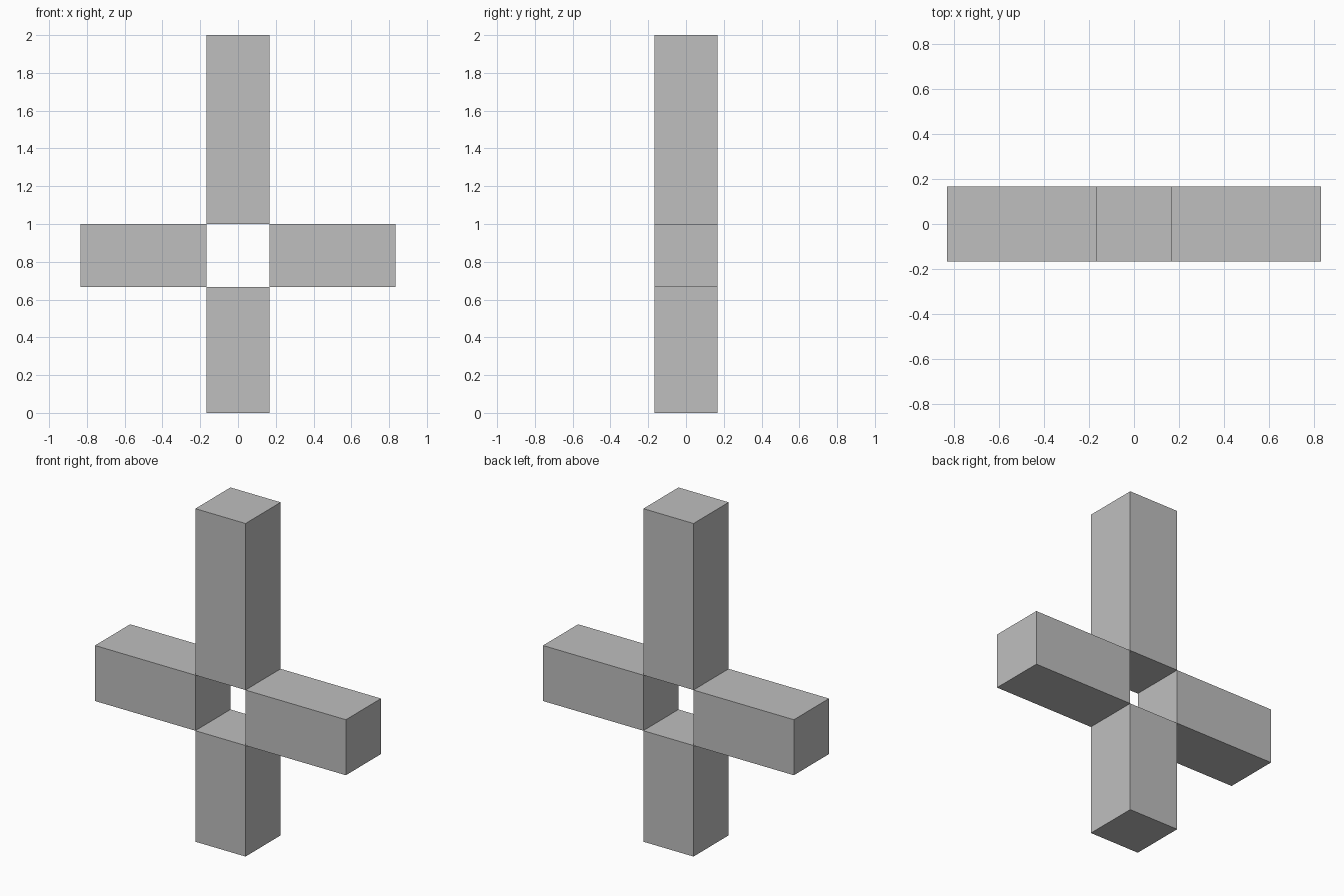
import bpy

default_cube = bpy.data.objects.get("Cube")
if default_cube:
    bpy.data.objects.remove(default_cube, do_unlink=True)

UNIT = 1 / 3      # width of every beam
HUB_Z = 2.5 * UNIT  # height of the open centre

# Single grey material
grey = bpy.data.materials.new("plain grey")
grey.use_nodes = True
colour = (0.52, 0.52, 0.52, 1)
grey.diffuse_color = colour
bsdf = next(n for n in grey.node_tree.nodes if n.type == "BSDF_PRINCIPLED")
bsdf.inputs["Base Color"].default_value = colour


def beam(name, centre, size):
    """Add a closed box with the given centre and size."""
    bpy.ops.mesh.primitive_cube_add(size=1, location=centre)
    obj = bpy.context.object
    obj.name = name
    obj.scale = size
    bpy.ops.object.transform_apply(location=False, rotation=False, scale=True)
    obj.data.materials.append(grey)


# Upright beams below and above the open centre
beam("lower_post", (0, 0, UNIT), (UNIT, UNIT, 2 * UNIT))
beam("upper_post", (0, 0, 4.5 * UNIT), (UNIT, UNIT, 3 * UNIT))

# Side arms
for name, side in (("left_arm", 1), ("right_arm", -1)):
    beam(name, (side * 1.5 * UNIT, 0, HUB_Z), (2 * UNIT, UNIT, UNIT))
